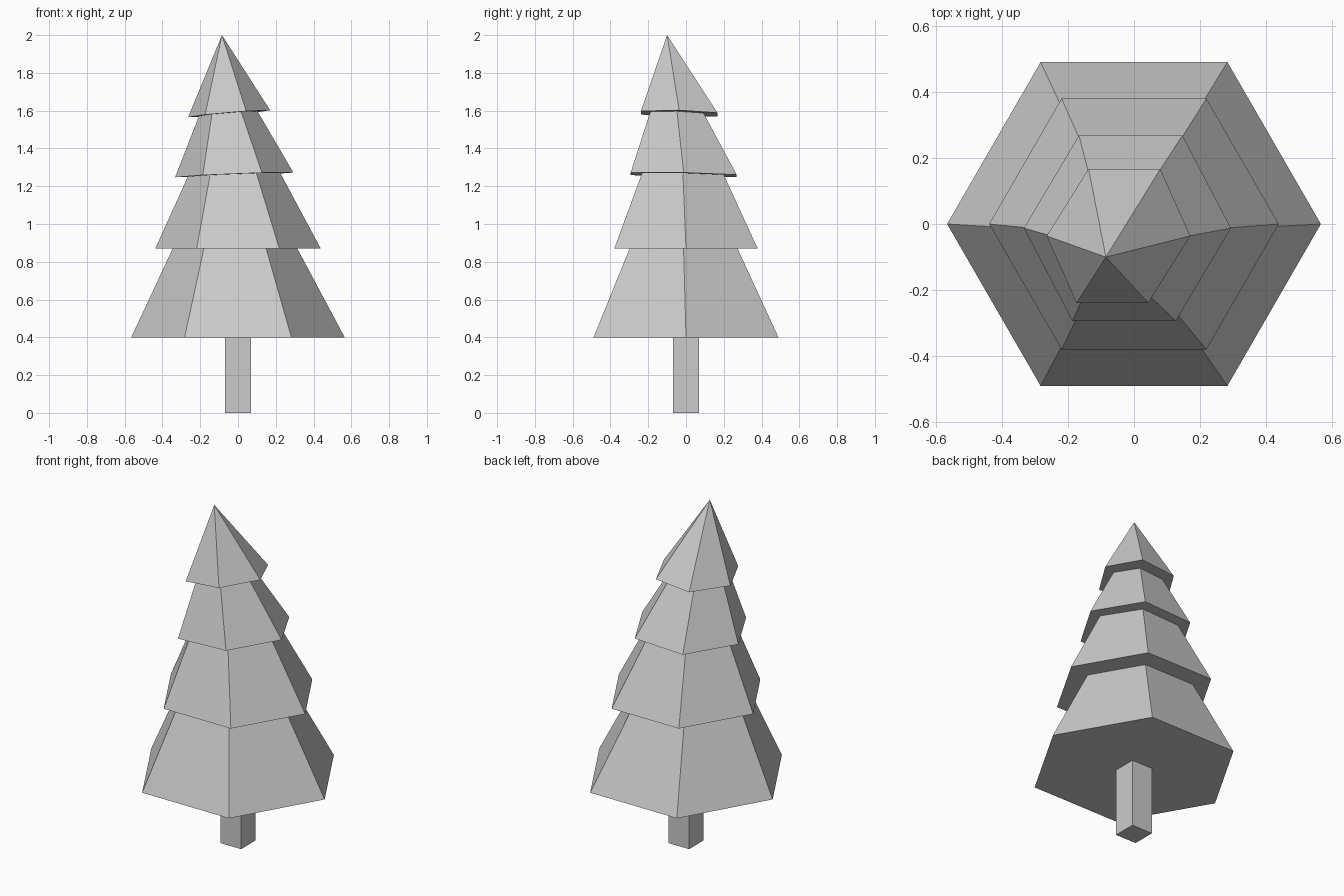
import bpy, bmesh
from math import cos, sin, tau

if "Cube" in bpy.data.objects:
    bpy.data.objects.remove(bpy.data.objects["Cube"])

# Hexagonal rings, bottom to top:
# centre x, y, z, radius x, radius y, lean of x along y, tilt of z along x, tilt of z along y
RINGS = [
    (0, 0, 0.40, 0.565, 0.565, 0, 0, 0),
    (-0.016, -0.013, 0.87, 0.33, 0.33, 0, 0, 0),
    (0, 0, 0.87, 0.438, 0.438, 0, 0, 0),
    (-0.021, -0.0165, 1.26, 0.245, 0.25, 0.02, 0.04, -0.02),
    (-0.02, -0.0125, 1.26, 0.313, 0.324, 0.035, 0.04, -0.02),
    (-0.052, -0.048, 1.584, 0.155, 0.163, 0.06, 0.085, -0.03),
    (-0.047, -0.036, 1.584, 0.217, 0.234, 0.09, 0.085, -0.03),
]
APEX = (-0.085, -0.10, 2.0)
SIDES = 6


def add_ring(bm, cx, cy, cz, rx, ry, lean, tilt_x, tilt_y):
    verts = []
    for i in range(SIDES):
        a = tau * i / SIDES
        dy = ry * sin(a)
        dx = rx * cos(a) + lean * dy
        verts.append(bm.verts.new((cx + dx, cy + dy, cz + tilt_x * dx + tilt_y * dy)))
    return verts


def make_object(name, bm):
    bmesh.ops.recalc_face_normals(bm, faces=bm.faces[:])
    mesh = bpy.data.meshes.new(name)
    bm.to_mesh(mesh)
    bm.free()
    bpy.context.collection.objects.link(bpy.data.objects.new(name, mesh))


# Foliage: four stacked tiers lofted as one leaning shell
bm = bmesh.new()
rings = [add_ring(bm, *r) for r in RINGS]
bm.faces.new(rings[0][::-1])
for low, high in zip(rings, rings[1:]):
    for i in range(SIDES):
        j = (i + 1) % SIDES
        bm.faces.new((low[i], low[j], high[j], high[i]))
tip = bm.verts.new(APEX)
for i in range(SIDES):
    bm.faces.new((rings[-1][i], rings[-1][(i + 1) % SIDES], tip))
make_object("foliage", bm)

# Trunk: square post
bm = bmesh.new()
bmesh.ops.create_cube(bm, size=1)
bmesh.ops.scale(bm, vec=(0.136, 0.136, 0.40), verts=bm.verts)
bmesh.ops.translate(bm, vec=(0, 0, 0.20), verts=bm.verts)
make_object("trunk", bm)
